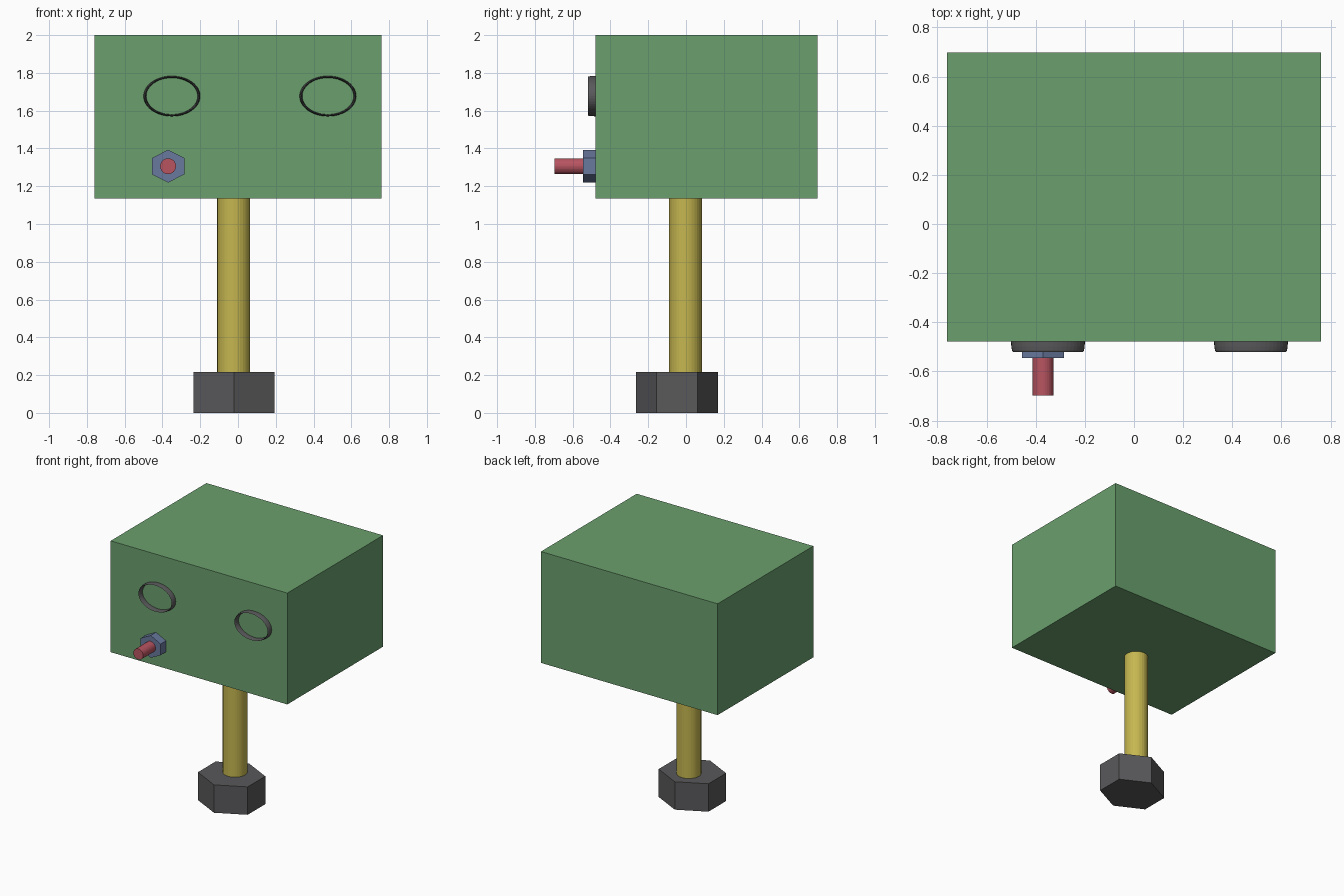
import bpy, bmesh
from math import sin, cos, pi
from mathutils import Matrix

if "Cube" in bpy.data.objects:
    bpy.data.objects.remove(bpy.data.objects["Cube"])


def material(name, rgb):
    m = bpy.data.materials.new(name)
    m.diffuse_color = (*rgb, 1)
    m.use_nodes = True
    m.node_tree.nodes["Principled BSDF"].inputs["Base Color"].default_value = m.diffuse_color
    return m


GREEN = material("green", (0.145, 0.35, 0.155))
YELLOW = material("yellow", (0.56, 0.47, 0.08))
RED = material("red", (0.48, 0.09, 0.12))
BLUE = material("slate_blue", (0.14, 0.19, 0.34))
DARK = material("dark_grey", (0.1, 0.1, 0.105))


def prism(name, sides, rx, ry, height, matrix, mat):
    """Upright prism from z=0 to height, first corner on +y, placed by matrix."""
    bm = bmesh.new()
    ring = [bm.verts.new((rx * sin(2 * pi * i / sides), ry * cos(2 * pi * i / sides), 0))
            for i in range(sides)]
    face = bm.faces.new(ring)
    top = bmesh.ops.extrude_face_region(bm, geom=[face])["geom"]
    bmesh.ops.translate(bm, vec=(0, 0, height),
                        verts=[v for v in top if isinstance(v, bmesh.types.BMVert)])
    if not face.is_valid or len(bm.faces) < sides + 2:
        bm.faces.new(ring)
    bmesh.ops.transform(bm, matrix=matrix, verts=bm.verts)
    bmesh.ops.recalc_face_normals(bm, faces=bm.faces)
    me = bpy.data.meshes.new(name)
    bm.to_mesh(me)
    bm.free()
    me.materials.append(mat)
    ob = bpy.data.objects.new(name, me)
    bpy.context.collection.objects.link(ob)
    return ob


def at(x, y, z, forward=False):
    m = Matrix.Translation((x, y, z))
    return m @ Matrix.Rotation(pi / 2, 4, "X") if forward else m


# box-shaped head
bpy.ops.mesh.primitive_cube_add(size=1, location=(0, 0.109, 1.567))
box = bpy.context.object
box.name = "head_box"
box.scale = (1.52, 1.176, 0.866)
box.data.materials.append(GREEN)

# stand: six-sided foot, stretched slightly in x, and round post
HEX_X = 0.214 / cos(pi / 6)
prism("foot", 6, HEX_X, 0.2165, 0.217, at(-0.022, -0.047, 0), DARK)
prism("post", 32, 0.087, 0.087, 0.935, at(-0.023, -0.003, 0.21), YELLOW)

# nut and peg on the front
prism("front_nut", 6, 0.0855 / cos(pi / 6), 0.087, 0.085, at(-0.37, -0.46, 1.306, True), BLUE)
prism("front_peg", 32, 0.042, 0.042, 0.237, at(-0.37, -0.46, 1.306, True), RED)

# thin oval eye rings
for side, x in (("left", -0.35), ("right", 0.476)):
    bpy.ops.mesh.primitive_torus_add(major_radius=1, minor_radius=0.05,
                                     major_segments=48, minor_segments=12,
                                     location=(x, -0.478, 1.677), rotation=(pi / 2, 0, 0))
    eye = bpy.context.object
    eye.name = side + "_eye_ring"
    eye.scale = (0.143, 0.1018, 0.84)
    eye.data.materials.append(DARK)
